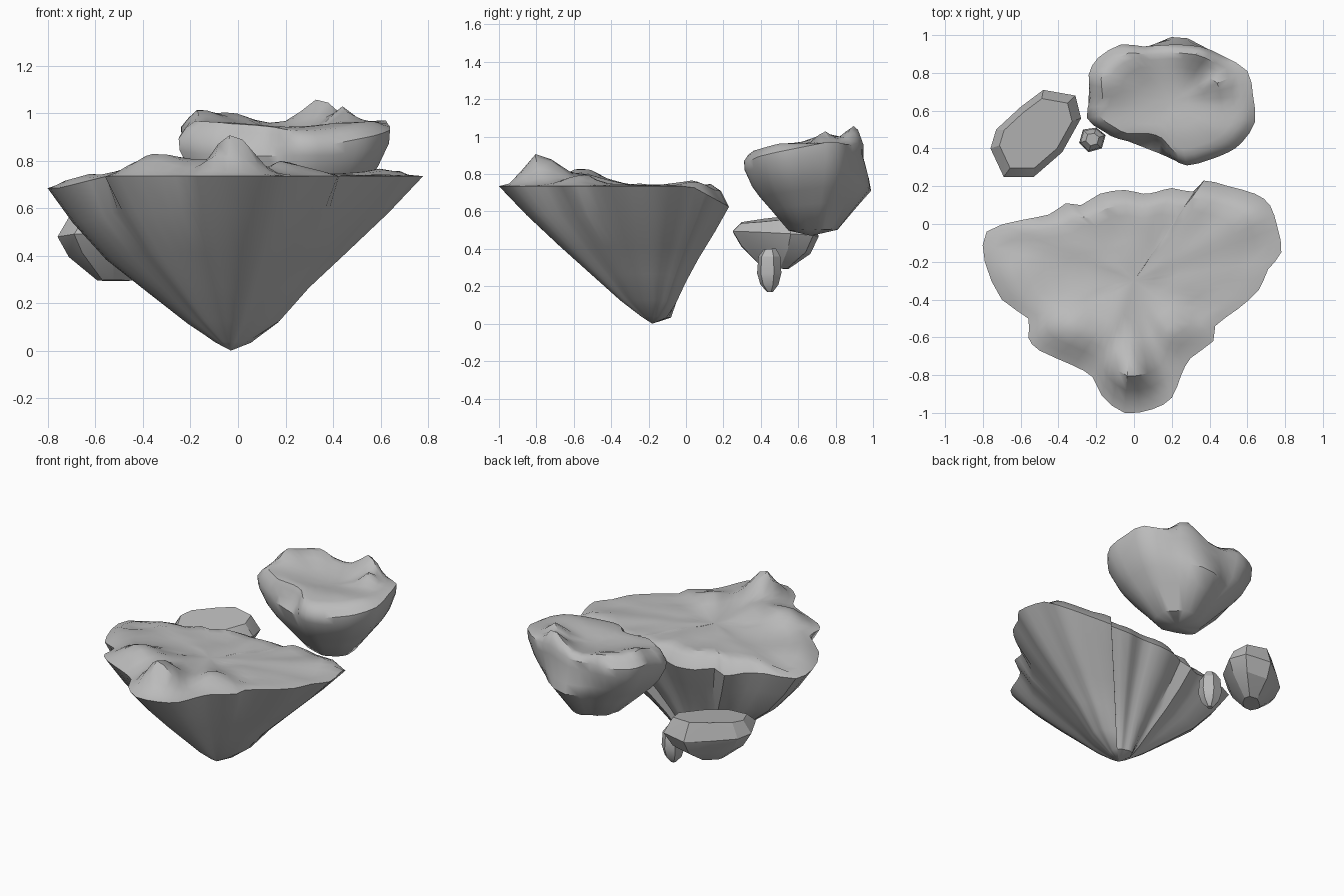
import bpy, bmesh, math
from mathutils import Vector, noise

if "Cube" in bpy.data.objects:
    bpy.data.objects.remove(bpy.data.objects["Cube"])

stone = bpy.data.materials.new("grey stone")
stone.use_nodes = True
GREY = (0.5, 0.5, 0.5, 1)
stone.diffuse_color = GREY
stone.node_tree.nodes["Principled BSDF"].inputs["Base Color"].default_value = GREY


def finish(bm, name, angle):
    bmesh.ops.recalc_face_normals(bm, faces=bm.faces)
    mesh = bpy.data.meshes.new(name)
    bm.to_mesh(mesh)
    bm.free()
    mesh.materials.append(stone)
    obj = bpy.data.objects.new(name, mesh)
    bpy.context.collection.objects.link(obj)
    bpy.ops.object.select_all(action='DESELECT')
    obj.select_set(True)
    bpy.context.view_layer.objects.active = obj
    bpy.ops.object.shade_smooth_by_angle(angle=math.radians(angle))


def clamp(v):
    return max(0, min(1, v))


def bumps(p, hills):
    return sum(h * math.exp(-((p.x - x) ** 2 + (p.y - y) ** 2) / r ** 2) for x, y, h, r in hills)


def refine(points):
    # Adds a curved midpoint to every edge of a closed outline
    pts, out = [Vector(p) for p in points], []
    n = len(pts)
    for i, p in enumerate(pts):
        q = pts[(i + 1) % n]
        out += [p, (p + q) * 0.56 - (pts[i - 1] + pts[(i + 2) % n]) * 0.06]
    return out


def tighten(pts, centre, rounds, weight):
    # Fills the hollows of an outline without shrinking its corners
    for _ in range(rounds):
        n, out = len(pts), []
        for i, p in enumerate(pts):
            d = p - centre
            mid = (pts[i - 1] + pts[(i + 1) % n]) / 2 - centre
            out.append(centre + d * (1 + weight(p) * max(0, mid.length / d.length - 1)))
        pts = out
    return pts


def island(name, outline, centre, apex, rim, top, fractions, under, weight, push, angle):
    # Top terrain rings, rim, then underside rings narrowing to the apex
    bm = bmesh.new()
    pts = refine(outline)
    centre, apex = Vector(centre), Vector(apex)
    rings = []
    for f in fractions:
        ring = []
        for p in pts:
            q = centre.lerp(p, f)
            ring.append(bm.verts.new((q.x, q.y, rim(p) + (top(q) - rim(p)) * clamp((1 - f) * 9))))
        rings.append(ring)
    soft = pts
    for scale, depth in under:
        soft = tighten(soft, apex.xy, 30, weight)
        ring = []
        for p, r in zip(soft, pts):
            d = p - apex.xy
            q = apex.xy + d * scale * push(d.normalized(), depth)
            ring.append(bm.verts.new((q.x, q.y, apex.z + (rim(r) - apex.z) * depth)))
        rings.append(ring)
    n = len(pts)
    for a, b in zip(rings, rings[1:]):
        for i in range(n):
            j = (i + 1) % n
            bm.faces.new((a[i], a[j], b[j], b[i]))
    caps = ((rings[0], Vector((centre.x, centre.y, top(centre)))), (rings[-1], apex))
    for ring, tip in caps:
        v = bm.verts.new(tip)
        for i in range(n):
            bm.faces.new((ring[i - 1], ring[i], v))
    finish(bm, name, angle)


# Main island
main_outline = [
    (-.05, -1), (.1, -.98), (.2, -.92), (.25, -.8), (.3, -.71), (.42, -.62), (.43, -.54),
    (.55, -.45), (.66, -.35), (.71, -.24), (.78, -.15), (.76, -.02), (.72, .1), (.64, .16),
    (.5, .2), (.37, .23), (.32, .17), (.2, .19), (.12, .17), (.05, .16), (-.05, .18),
    (-.18, .16), (-.28, .1), (-.36, .11), (-.45, .05), (-.6, .02), (-.78, -.04), (-.79, -.2),
    (-.7, -.4), (-.56, -.5), (-.56, -.6), (-.5, -.67), (-.32, -.75), (-.22, -.81), (-.17, -.91)]
main_hills = [(-.02, -.78, .18, .11), (-.34, -.55, .09, .13), (-.12, -.55, .06, .14),
              (.2, -.55, .06, .1), (.64, .06, .04, .1), (-.66, -.1, -.05, .1)]
rim_dips = [(-.45, .05, -.06, .2)]


def main_rim(p):
    drop = .11 * clamp((p.y - .03) / .2) + .05 * clamp((-p.x - .55) / .2)
    return .735 - drop + bumps(p, rim_dips)


def main_top(p):
    return .74 + bumps(p, main_hills) + .015 * noise.noise(Vector((p.x * 7, p.y * 7, 0)))


def main_push(d, depth):
    # Swells the left flank, the lower right and the lower back of the keel
    left = .14 * clamp(-d.x) ** 2 * clamp((.95 - depth) * 2.5)
    right = .25 * clamp(d.x) ** 2 * clamp(1.5 - depth * 4)
    back = .27 * clamp(d.y) ** 2 * max(0, .6 - depth) / depth
    return 1 + left + right + back


island("main_island", main_outline, (0, -.3), (-.03, -.18, 0), main_rim, main_top,
       (.15, .3, .45, .6, .72, .83, .92, 1),
       ((.82, .79), (.6, .56), (.4, .36), (.21, .17), (.07, .05)),
       lambda p: .01 if p.y > 0 and p.x < .33 else .9, main_push, 32)

# Back island: dished top, sloping lip and a keel leaning backwards
back_outline = [
    (.28, .31), (.4, .34), (.5, .38), (.57, .43), (.64, .54), (.63, .68), (.6, .81), (.47, .89),
    (.35, .94), (.2, .95), (.05, .94), (-.07, .95), (-.19, .88), (-.24, .79), (-.23, .68),
    (-.25, .56), (-.16, .49), (-.08, .45), (.05, .45), (.14, .42), (.2, .35)]
back_hills = [(.35, .92, .11, .1), (.44, .74, .07, .06), (-.16, .75, .05, .1),
              (-.03, .88, .04, .1), (.2, .67, -.04, .2)]


def back_rim(p):
    return .87 + .06 * clamp((p.y - .45) / .3) + .04 * clamp((p.x - .4) / .2) + bumps(p, back_hills) * .5


def back_top(p):
    return .965 - .04 * clamp((.5 - p.y) / .15) + bumps(p, back_hills)


def back_push(d, depth):
    # Rear spur, plus a base stretched along the diagonal
    spur = .5 * clamp(d.y) ** 5 * clamp((.8 - depth) * 3.6)
    base = .12 * (d.x + d.y) ** 2 * clamp(.8 - depth)
    return 1 + spur + base


island("back_island", back_outline, (.2, .65), (.22, .67, .47), back_rim, back_top,
       (.2, .4, .6, .75, .85, .93, 1), ((.99, .88), (.87, .66), (.75, .52), (.58, .35), (.32, .07)),
       lambda p: .9, back_push, 40)


def boulder(name, outline, centre, layers, tilt, angle):
    # Convex stone from scaled copies of one outline; each layer is (scale, height, slope factor)
    bm = bmesh.new()
    centre = Vector(centre)
    for scale, z, slope in layers:
        for p in outline:
            q = centre.lerp(Vector(p), scale)
            lift = (q - centre).dot(Vector(tilt)) * slope
            bm.verts.new((q.x, q.y, z + lift))
    bmesh.ops.convex_hull(bm, input=bm.verts[:])
    finish(bm, name, angle)


# Small floating stones
boulder("side_boulder",
        [(-.69, .25), (-.53, .25), (-.38, .38), (-.28, .56), (-.31, .68), (-.48, .71),
         (-.6, .62), (-.73, .5), (-.76, .4)],
        (-.52, .48), ((.8, .56, 1), (1, .48, -.5), (.8, .395, -1), (.3, .295, -.2)),
        (-.05, .13), 25)
boulder("pebble",
        [(-.24, .38), (-.17, .4), (-.15, .47), (-.2, .51), (-.27, .5), (-.29, .43)],
        (-.22, .45), ((.5, .4, 1), (.9, .36, 0), (1, .27, 0), (.75, .21, 0), (.25, .17, 0)), (0, .1), 25)
